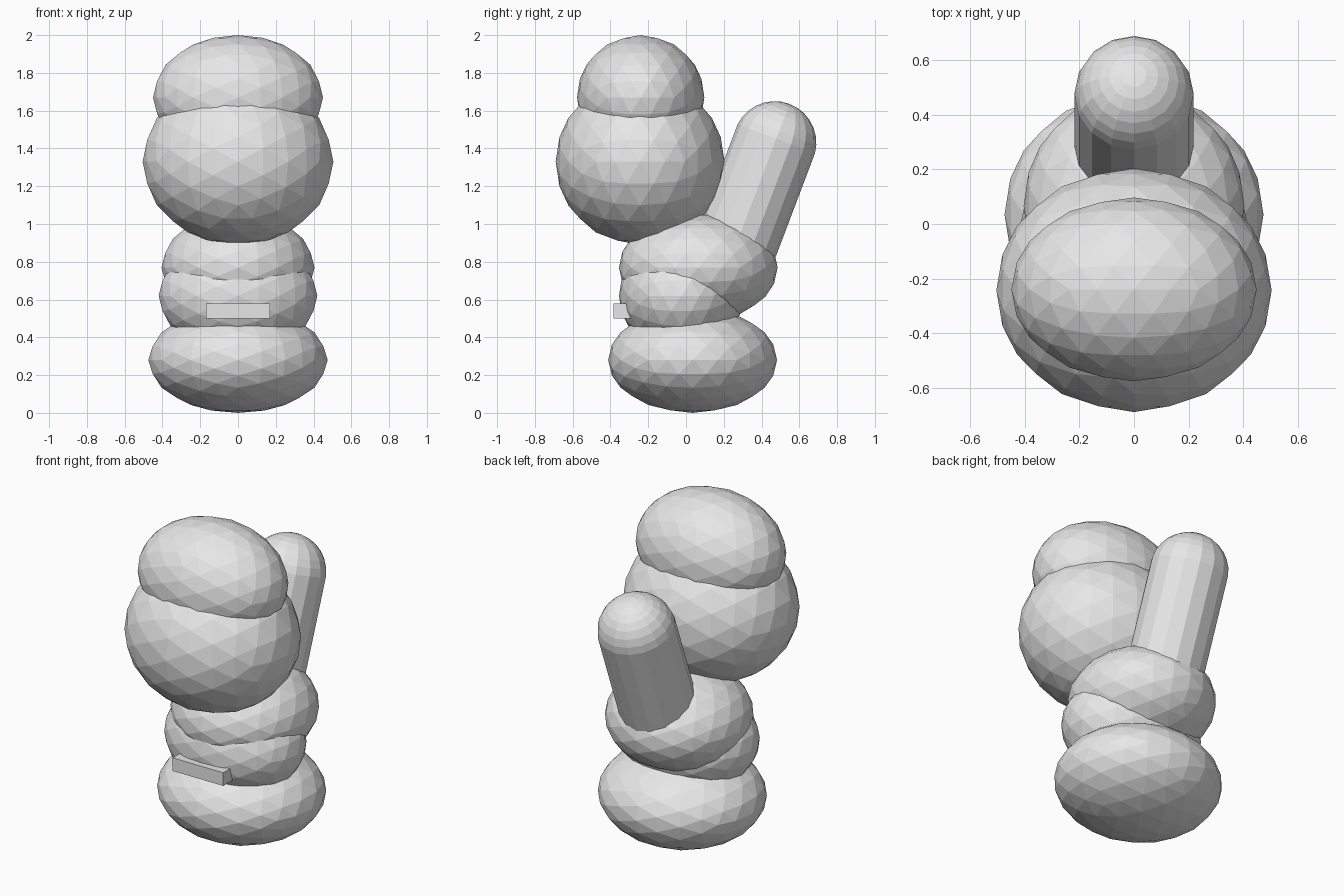
import bpy, bmesh, math
from mathutils import Matrix, Vector

if "Cube" in bpy.data.objects:
    bpy.data.objects.remove(bpy.data.objects["Cube"])

grey = bpy.data.materials.new("light_grey")
grey.diffuse_color = (0.8, 0.8, 0.8, 1)
grey.use_nodes = True
grey.node_tree.nodes["Principled BSDF"].inputs["Base Color"].default_value = grey.diffuse_color


def finish(name, bm):
    mesh = bpy.data.meshes.new(name)
    bm.to_mesh(mesh)
    bm.free()
    mesh.materials.append(grey)
    obj = bpy.data.objects.new(name, mesh)
    bpy.context.collection.objects.link(obj)
    return obj


def blob(name, centre, radii):
    """Faceted ellipsoid, turned so its facets mirror across all three axes."""
    bm = bmesh.new()
    bmesh.ops.create_icosphere(bm, subdivisions=3, radius=1)
    turn = Matrix.Rotation(-math.atan(2) / 2, 4, 'Y')
    place = Matrix.Translation(centre) @ Matrix.Diagonal((*radii, 1))
    bm.transform(place @ turn)
    return finish(name, bm)


def capsule(name, start, end, radius):
    """Round-ended rod: a sphere whose middle band is stretched."""
    start, end = Vector(start), Vector(end)
    axis = end - start
    bm = bmesh.new()
    bmesh.ops.create_uvsphere(bm, u_segments=16, v_segments=15, radius=radius)
    for v in bm.verts:
        if v.co.z > 0:
            v.co.z += axis.length
    tilt = -math.atan2(axis.y, axis.z)
    bm.transform(Matrix.Translation(start) @ Matrix.Rotation(tilt, 4, 'X'))
    return finish(name, bm)


def box(name, centre, size):
    bm = bmesh.new()
    bmesh.ops.create_cube(bm, size=1)
    bm.transform(Matrix.Translation(centre) @ Matrix.Diagonal((*size, 1)))
    return finish(name, bm)


# Stacked body
blob("base", (0, 0.035, 0.28), (0.475, 0.447, 0.28))
blob("lower_body", (0, -0.025, 0.62), (0.42, 0.33, 0.305))
blob("upper_body", (0, 0.065, 0.77), (0.405, 0.42, 0.29))

# Head and its domed top
blob("head", (0, -0.243, 1.33), (0.505, 0.447, 0.44))
blob("head_dome", (0, -0.24, 1.67), (0.45, 0.337, 0.33))

# Leaning tail, sunk into the upper body
capsule("tail", (0, 0.25, 0.85), (0, 0.47, 1.43), 0.22)

# Small bar across the front
box("front_bar", (0, -0.335, 0.54), (0.34, 0.10, 0.08))
